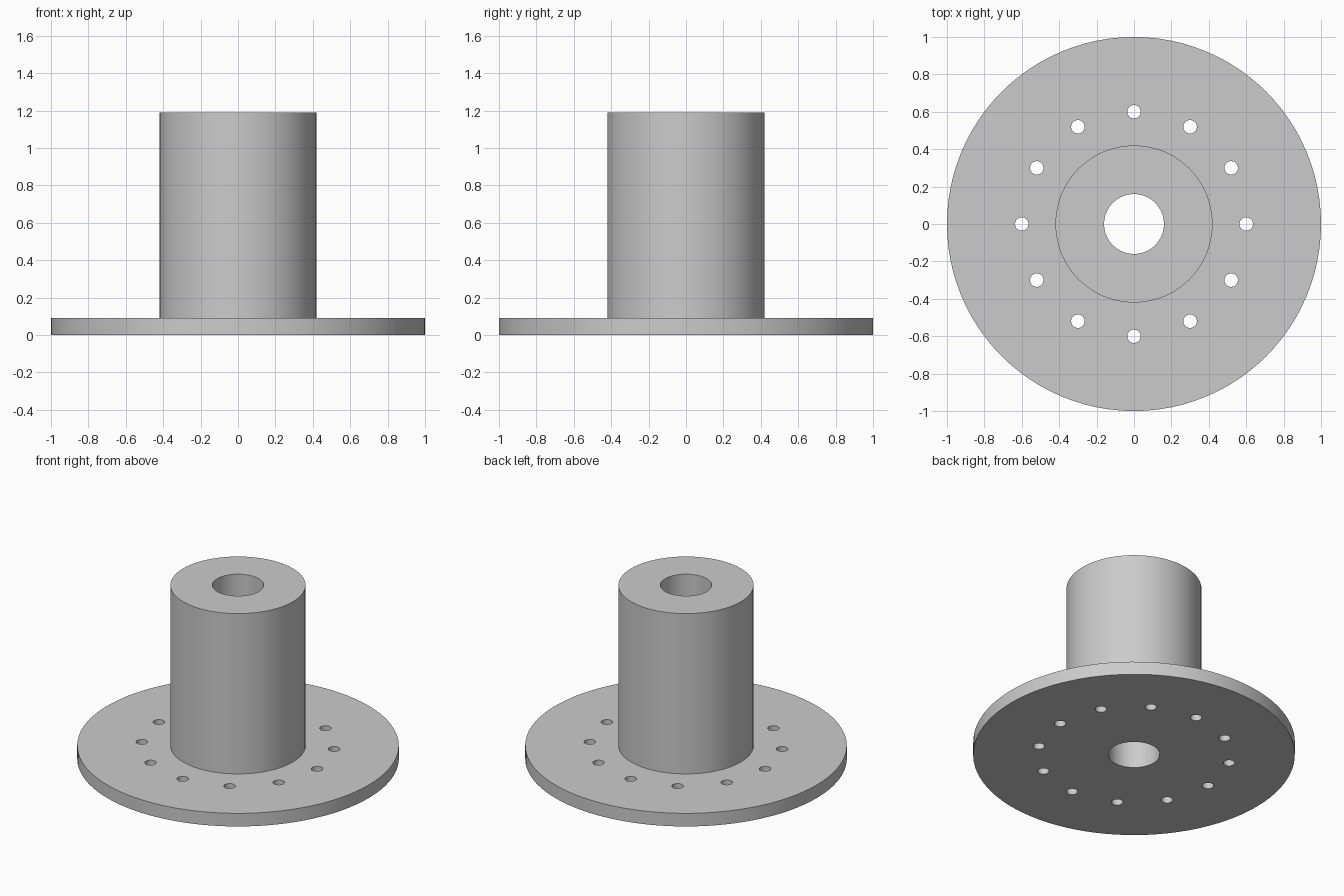
import bpy
import bmesh
from math import cos, sin, tau, radians
from mathutils import Matrix, Vector

cube = bpy.data.objects.get("Cube")
if cube:
    bpy.data.objects.remove(cube, do_unlink=True)

BORE_R, HUB_R, FLANGE_R = 0.16, 0.42, 1.0
FLANGE_H, TOTAL_H = 0.09, 1.19
HOLES, HOLE_R, HOLE_CIRCLE = 12, 0.036, 0.6

# Plain grey metal
grey = bpy.data.materials.new("grey metal")
grey.use_nodes = True
colour = (0.6, 0.6, 0.6, 1)
grey.diffuse_color = colour
grey.node_tree.nodes["Principled BSDF"].inputs["Base Color"].default_value = colour


def add_object(name, bm):
    mesh = bpy.data.meshes.new(name)
    bmesh.ops.recalc_face_normals(bm, faces=bm.faces)
    bm.to_mesh(mesh)
    bm.free()
    mesh.materials.append(grey)
    obj = bpy.data.objects.new(name, mesh)
    bpy.context.collection.objects.link(obj)
    return obj


# Hub and flange: one closed profile revolved around the bore
profile = [(BORE_R, 0), (FLANGE_R, 0), (FLANGE_R, FLANGE_H),
           (HUB_R, FLANGE_H), (HUB_R, TOTAL_H), (BORE_R, TOTAL_H)]
bm = bmesh.new()
verts = [bm.verts.new((r, 0, z)) for r, z in profile]
edges = [bm.edges.new((v, verts[i - 1])) for i, v in enumerate(verts)]
bmesh.ops.spin(bm, geom=verts + edges, cent=(0, 0, 0), axis=(0, 0, 1),
               angle=tau, steps=96, use_merge=True)
bmesh.ops.remove_doubles(bm, verts=bm.verts, dist=0.0001)
flange = add_object("flanged_hub", bm)

# Bolt hole cutters: a ring of small cylinders
bm = bmesh.new()
for i in range(HOLES):
    a = tau * i / HOLES
    place = Vector((HOLE_CIRCLE * cos(a), HOLE_CIRCLE * sin(a), FLANGE_H / 2))
    bmesh.ops.create_cone(bm, cap_ends=True, segments=32, radius1=HOLE_R,
                          radius2=HOLE_R, depth=FLANGE_H * 2,
                          matrix=Matrix.Translation(place))
cutter = add_object("bolt_hole_cutter", bm)
cutter.hide_render = True

# Cut the holes, then discard the cutter
cut = flange.modifiers.new("bolt_holes", 'BOOLEAN')
cut.operation = 'DIFFERENCE'
cut.solver = 'EXACT'
cut.object = cutter
bpy.ops.object.select_all(action='DESELECT')
flange.select_set(True)
bpy.context.view_layer.objects.active = flange
bpy.ops.object.modifier_apply(modifier=cut.name)
bpy.data.objects.remove(cutter, do_unlink=True)

# Smooth round walls, crisp rims
bpy.ops.object.shade_smooth_by_angle(angle=radians(30))
